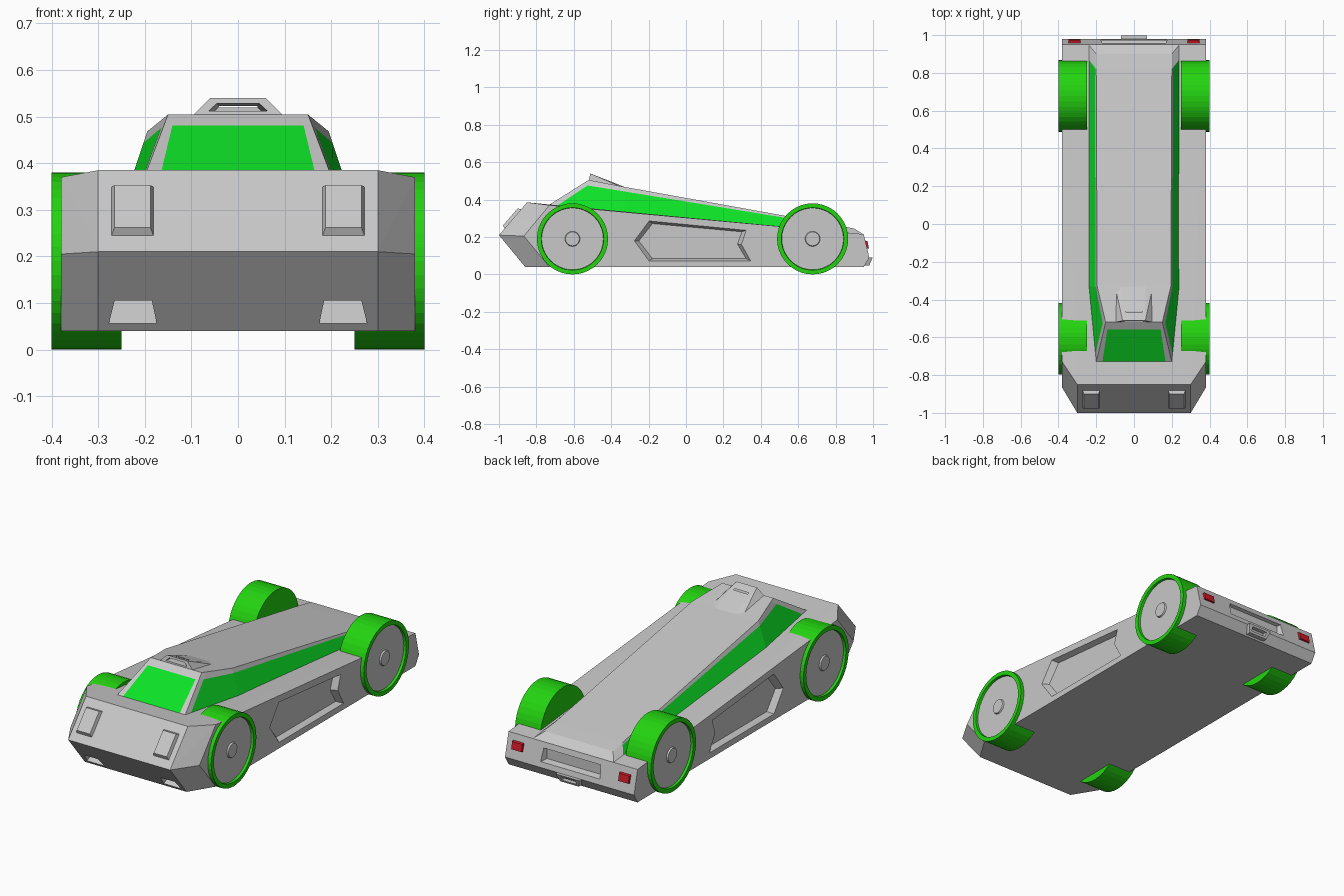
import bpy, bmesh, math
from mathutils import Vector

if "Cube" in bpy.data.objects:
    bpy.data.objects.remove(bpy.data.objects["Cube"])


def material(name, rgb):
    m = bpy.data.materials.new(name)
    m.diffuse_color = (*rgb, 1)
    m.use_nodes = True
    m.node_tree.nodes["Principled BSDF"].inputs["Base Color"].default_value = m.diffuse_color
    return m


GREY = material("silver grey", (0.58, 0.58, 0.58))
GLASS = material("green glass", (0.004, 0.76, 0.02))
TYRE = material("green tyre", (0.017, 0.65, 0.005))
RED = material("red light", (0.6, 0.01, 0.02))


def finish(name, bm, *mats):
    bmesh.ops.recalc_face_normals(bm, faces=bm.faces[:])
    me = bpy.data.meshes.new(name)
    bm.to_mesh(me)
    bm.free()
    for m in mats:
        me.materials.append(m)
    ob = bpy.data.objects.new(name, me)
    bpy.context.collection.objects.link(ob)
    return ob


def hull(name, pts, mat=GREY):
    bm = bmesh.new()
    for p in pts:
        bm.verts.new(p)
    bmesh.ops.convex_hull(bm, input=bm.verts[:])
    bmesh.ops.dissolve_limit(bm, angle_limit=0.01, verts=bm.verts[:], edges=bm.edges[:])
    return finish(name, bm, mat)


def loft(name, ring_a, ring_b, mat=GREY):
    bm = bmesh.new()
    a = [bm.verts.new(p) for p in ring_a]
    b = [bm.verts.new(p) for p in ring_b]
    bm.faces.new(a)
    bm.faces.new(b[::-1])
    for i in range(len(a)):
        j = (i + 1) % len(a)
        bm.faces.new((a[i], b[i], b[j], a[j]))
    return finish(name, bm, mat)


def cut(target, cutter):
    cutter.hide_render = True
    mod = target.modifiers.new("cut", 'BOOLEAN')
    mod.operation = 'DIFFERENCE'
    mod.solver = 'EXACT'
    mod.object = cutter
    bpy.context.view_layer.objects.active = target
    bpy.ops.object.modifier_apply(modifier=mod.name)
    bpy.data.objects.remove(cutter)


def both(pts):
    return [(s * x, y, z) for s in (1, -1) for x, y, z in pts]


# Main body wedge with chamfered nose corners
body = hull("body", both([
    (.30, -1, .21), (.30, -.85, .385), (.30, -.86, .04),
    (.38, -.867, .205), (.38, -.73, .37), (.38, -.73, .04),
    (.38, .95, .215), (.38, .98, .09), (.38, .95, .04)]))

# Recessed side panels and lower front intakes
panel = [(-.28, .18), (-.2, .288), (.325, .237), (.30, .16), (.35, .07), (-.2, .07)]
for s in (1, -1):
    outer = [(s * .385, y, z) for y, z in panel]
    inner = [(s * .35, .03 + (y - .03) * .91, .172 + (z - .172) * .86) for y, z in panel]
    cut(body, loft("panel_cutter", outer, inner))
    cut(body, hull("intake_cutter", [
        (s * .265, -.94, .105), (s * .185, -.94, .105), (s * .265, -.82, .105),
        (s * .185, -.82, .105), (s * .28, -.885, .045), (s * .172, -.885, .045)]))


def rear_rect(w, z0, z1, y):
    return [(-w, y, z0), (w, y, z0), (w, y, z1), (-w, y, z1)]


# Rear plate recess
cut(body, loft("plate_cutter", rear_rect(.18, .115, .195, .985), rear_rect(.16, .125, .18, .94)))

# Cabin: stations around one side as (bottom, top); the middle row is the glass top edge
stations = [
    ((.167, -.73, .373), (.135, -.52, .505)),
    ((.20, -.73, .373), (.15, -.52, .505)),
    ((.205, -.69, .367), (.157, -.49, .499)),
    ((.24, -.33, .332), (.195, -.33, .468)),
    ((.24, .87, .221), (.20, .82, .261)),
    ((.24, .95, .213), (.20, .90, .245))]
bm = bmesh.new()
cols = []
for s in (1, -1):
    for b, t in (stations if s > 0 else stations[::-1]):
        b, t = Vector(b), Vector(t)
        col = []
        for p in (b, b.lerp(t, .82), t):
            col.append(bm.verts.new((s * p.x, p.y, p.z)))
        cols.append(col)
n = len(cols)
for i in range(n):
    c, d = cols[i], cols[(i + 1) % n]
    for r in (0, 1):
        f = bm.faces.new((c[r], d[r], d[r + 1], c[r + 1]))
        # windscreen and side windows
        f.material_index = 1 if r == 0 and i in (2, 3, 7, 8, 11) else 0
for i in range(5):
    a, b, c, d = cols[i], cols[i + 1], cols[n - 2 - i], cols[n - 1 - i]
    if i == 0:
        bm.faces.new((a[2], b[2], c[2], d[2]))
    else:
        bm.faces.new((a[2], b[2], c[2], d[2]))
bm.faces.new([c[0] for c in cols])
finish("cabin", bm, GREY, GLASS)

# Roof scoop with a hollow mouth
scoop = hull("roof_scoop", both([
    (.10, -.52, .50), (.06, -.512, .54), (.10, -.33, .46), (.06, -.33, .468)]))
cut(scoop, loft("mouth_cutter",
                [(-.073, -.56, .512), (.073, -.56, .512), (.05, -.56, .534), (-.05, -.56, .534)],
                [(-.05, -.46, .512), (.05, -.46, .512), (.04, -.46, .522), (-.04, -.46, .522)]))

# Raised headlights on the sloped nose
for s, side in ((1, "right"), (-1, "left")):
    rings = []
    for inset, off in ((0, -.004), (.008, .017)):
        ring = []
        for x, z in ((.18 + inset, .243 + inset), (.273 - inset, .243 + inset),
                     (.273 - inset, .35 - inset), (.18 + inset, .35 - inset)):
            y = -1 + (z - .21) * .15 / .175
            ring.append((s * x, y - .759 * off, z + .651 * off))
        rings.append(ring)
    loft(side + "_headlight", *rings)
    # Tail lights
    loft(side + "_tail_light",
         [(s * x, y, z) for x, y, z in ((.28, .95, .135), (.35, .95, .135), (.35, .95, .183), (.28, .95, .183))],
         [(s * x, y, z) for x, y, z in ((.285, .978, .14), (.345, .978, .14), (.345, .97, .178), (.285, .97, .178))],
         RED)

# Exhaust box at the rear
exhaust = hull("exhaust", both([
    (.07, .95, .09), (.055, .95, .048), (.07, .998, .09), (.055, .98, .048)]))
cut(exhaust, loft("exhaust_cutter", rear_rect(.048, .058, .081, 1.02), rear_rect(.04, .06, .078, .955)))

# Wheels: lathed profile (x, radius)
profile = [(.25, 0), (.25, .19), (.40, .19), (.40, .167), (.387, .165),
           (.387, .04), (.395, .037), (.395, 0)]
SEG = 40
for s, side in ((1, "right"), (-1, "left")):
    for end, cy in (("front", -.607), ("rear", .677)):
        bm = bmesh.new()
        vs = [bm.verts.new((s * x, cy, .19 + r)) for x, r in profile]
        es = [bm.edges.new(p) for p in zip(vs, vs[1:])]
        bmesh.ops.spin(bm, geom=vs + es, cent=(0, cy, .19), axis=(1, 0, 0),
                       angle=2 * math.pi, steps=SEG)
        bmesh.ops.remove_doubles(bm, verts=bm.verts[:], dist=.0005)
        # grey disc and hub inside the green tyre
        for f in bm.faces:
            rim = max(math.hypot(v.co.y - cy, v.co.z - .19) for v in f.verts)
            out = min(abs(v.co.x) for v in f.verts)
            f.material_index = 1 if rim < .166 and out > .3 else 0
        finish(f"{end}_{side}_wheel", bm, TYRE, GREY)
